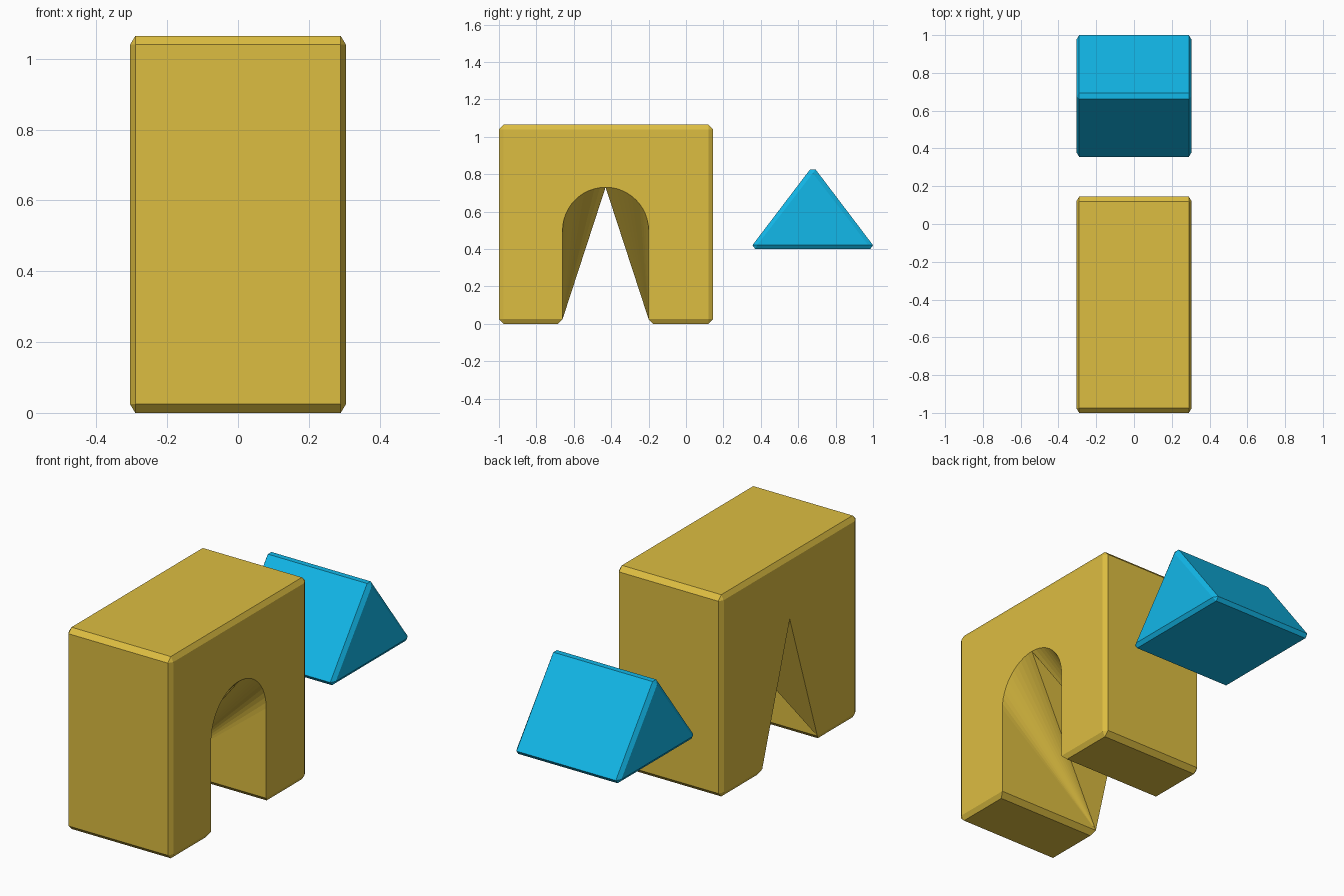
import bpy, bmesh, math

if "Cube" in bpy.data.objects:
    bpy.data.objects.remove(bpy.data.objects["Cube"])

X_CAP, X_RING = 0.305, 0.29   # end face and start of the end chamfer


def finish(name, bm, color):
    bmesh.ops.recalc_face_normals(bm, faces=bm.faces)
    # split the flat outlines so concave faces stay clean
    bmesh.ops.triangulate(bm, faces=[f for f in bm.faces if len(f.verts) > 4])
    mesh = bpy.data.meshes.new(name)
    bm.to_mesh(mesh)
    bm.free()
    mat = bpy.data.materials.new(name + "_paint")
    mat.diffuse_color = color
    mat.use_nodes = True
    mat.node_tree.nodes["Principled BSDF"].inputs["Base Color"].default_value = mat.diffuse_color
    mesh.materials.append(mat)
    obj = bpy.data.objects.new(name, mesh)
    bpy.context.collection.objects.link(obj)
    return obj


def vert_maker(bm):
    cache = {}

    def vert(x, p):
        key = (round(x, 5), round(p[0], 5), round(p[1], 5))
        if key not in cache:
            cache[key] = bm.verts.new(key)
        return cache[key]
    return vert


def face(bm, verts):
    unique = list(dict.fromkeys(verts))
    if len(unique) > 2:
        bm.faces.new(unique)


def chamfered_sides(bm, vert, chain):
    """chain: (outline point, matching end-face point, outline x)"""
    for (p, a, xp), (q, b, xq) in zip(chain, chain[1:]):
        face(bm, [vert(-xp, p), vert(-xq, q), vert(xq, q), vert(xp, p)])
        for s in (-1, 1):
            face(bm, [vert(s * xp, p), vert(s * xq, q),
                      vert(s * X_CAP, b), vert(s * X_CAP, a)])


# Arch block: y/z limits, chamfer and opening
y0, y1, z1, c = -1.0, 0.145, 1.065, 0.025
mid, rad, spring = -0.43, 0.23, 0.50
bl, br, apex = (mid - rad, c), (mid + rad, c), (mid, spring + rad)
n = 12
left = [bl] + [(mid - rad * math.cos(t), spring + rad * math.sin(t))
               for t in (i * math.pi / 2 / n for i in range(n + 1))]
right = [(2 * mid - y, z) for y, z in left]
ca, cb, cc, cd = (y0 + c, c), (y0 + c, z1 - c), (y1 - c, z1 - c), (y1 - c, c)

bm = bmesh.new()
vert = vert_maker(bm)
outline = [((bl[0] - c, 0), bl), ((y0 + c, 0), ca), ((y0, c), ca),
           ((y0, z1 - c), cb), ((y0 + c, z1), cb), ((y1 - c, z1), cc),
           ((y1, z1 - c), cc), ((y1, c), cd), ((y1 - c, 0), cd),
           ((br[0] + c, 0), br)]
chain = [(bl, bl, X_CAP)] + [(p, a, X_RING) for p, a in outline] + [(br, br, X_CAP)]
chamfered_sides(bm, vert, chain)

# End faces: round arch on the right, pointed opening on the left
face(bm, [vert(X_CAP, p) for p in [ca, cb, cc, cd] + right + left[-2::-1]])
face(bm, [vert(-X_CAP, p) for p in [ca, cb, cc, cd, br, apex, bl]])

# Tunnel walls fan from the left foot of each leg to the round arch
for foot, arc in ((bl, left), (br, right)):
    for p, q in zip(arc, arc[1:]):
        face(bm, [vert(-X_CAP, foot), vert(X_CAP, p), vert(X_CAP, q)])
    face(bm, [vert(-X_CAP, foot), vert(X_CAP, apex), vert(-X_CAP, apex)])
finish("arch_block", bm, (0.72, 0.51, 0.053, 1))

# Roof block: triangular prism with chamfered edges
bm = bmesh.new()
vert = vert_maker(bm)
fa, fb, fc = (0.38, 0.42), (0.678, 0.805), (0.975, 0.42)
outline = [((0.355, 0.42), fa), ((0.663, 0.825), fb), ((0.693, 0.825), fb),
           ((1.0, 0.42), fc), ((0.985, 0.40), fc), ((0.37, 0.40), fa)]
chain = [(p, a, X_RING) for p, a in outline]
chamfered_sides(bm, vert, chain + chain[:1])
for s in (-1, 1):
    face(bm, [vert(s * X_CAP, p) for p in (fa, fb, fc)])
finish("roof_block", bm, (0.006, 0.48, 0.82, 1))
